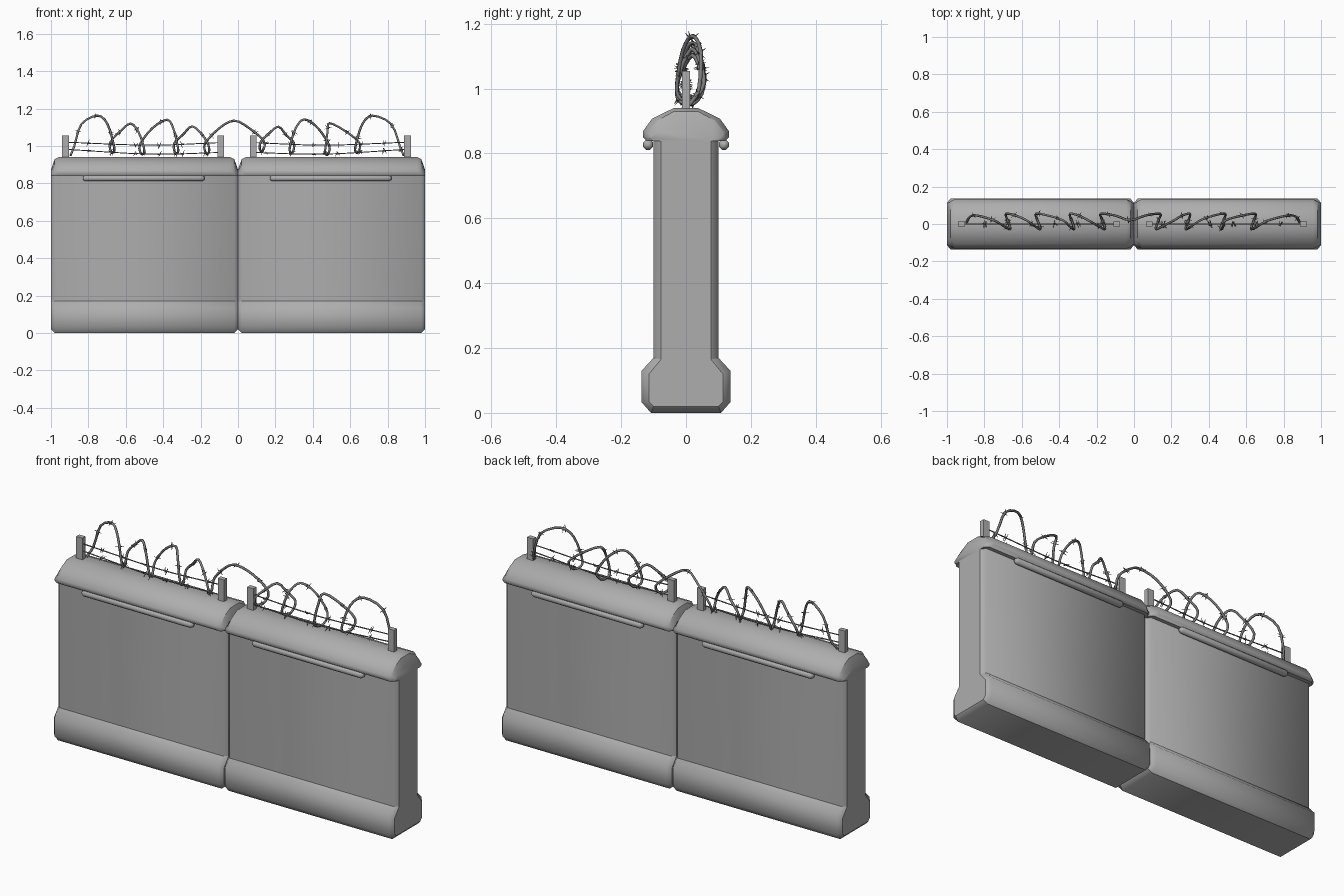
import bpy, bmesh, random
from mathutils import Vector

if "Cube" in bpy.data.objects:
    bpy.data.objects.remove(bpy.data.objects["Cube"])

random.seed(4)


def grey(name, v):
    m = bpy.data.materials.new(name)
    m.diffuse_color = (v, v, v, 1)
    m.use_nodes = True
    m.node_tree.nodes["Principled BSDF"].inputs["Base Color"].default_value = m.diffuse_color
    return m


concrete = grey("concrete_grey", .42)
steel = grey("wire_grey", .2)


def finish(bm, name, angle=None):
    """Make the object; without an angle the marked sharp edges are used."""
    bmesh.ops.recalc_face_normals(bm, faces=bm.faces)
    for f in bm.faces:
        f.smooth = True
    me = bpy.data.meshes.new(name)
    bm.to_mesh(me)
    bm.free()
    me.materials.append(concrete)
    ob = bpy.data.objects.new(name, me)
    bpy.context.collection.objects.link(ob)
    if angle:
        bpy.ops.object.select_all(action='DESELECT')
        ob.select_set(True)
        bpy.context.view_layer.objects.active = ob
        bpy.ops.object.shade_smooth_by_angle(angle=angle)


def loft(bm, rings):
    loops = [[bm.verts.new(p) for p in r] for r in rings]
    n = len(loops[0])
    for a, b in zip(loops, loops[1:]):
        for i in range(n):
            j = (i + 1) % n
            bm.faces.new((a[i], a[j], b[j], b[i]))
    bm.faces.new(loops[0])
    bm.faces.new(loops[-1])
    return loops


# Half cross-sections (y, z): full wall, rounded shoulder, inset end face
full = [(.108, 0), (.137, .033), (.137, .13), (.1, .17), (.1, .838), (.12, .838),
        (.133, .85), (.133, .868), (.105, .907), (.038, .94)]
mid = full[:6] + [(.122, .85), (.118, .866), (.088, .902), (.036, .93)]
end = [(.1, .02), (.114, .035), (.114, .12), (.077, .165), (.077, .838), (.1, .838),
       (.11, .845), (.11, .852), (.085, .868), (.03, .876)]


def section(half, x, x_low):
    """Mirrored ring; points below the cap sit at x_low."""
    r = [(x_low if i < 6 else x, y, z) for i, (y, z) in enumerate(half)]
    return r + [(x, -y, z) for x, y, z in reversed(r)]


# Wall segments with base and cap
for side, x0 in (("left", -1), ("right", 0)):
    bm = bmesh.new()
    stations = [(end, .001, .001), (mid, .02, .02), (full, .042, .02),
                (full, .958, .98), (mid, .98, .98), (end, .999, .999)]
    loops = loft(bm, [section(h, x0 + x, x0 + xl) for h, x, xl in stations])
    # sharp lines: bottom, wall foot, cap underside and the end outlines
    for a, b in zip(loops, loops[1:]):
        for i in (0, 3, 4, 5):
            for k in (i, 19 - i):
                bm.edges.get((a[k], b[k])).smooth = False
    for k in range(20):
        cap = 6 <= k <= 12
        for lo in ((loops[1], loops[4]) if cap else (loops[0], loops[5])):
            bm.edges.get((lo[k], lo[(k + 1) % 20])).smooth = False
    bmesh.ops.remove_doubles(bm, verts=bm.verts, dist=1e-5)
    finish(bm, "wall_segment_" + side)

# Rounded rails under the cap, front and back
octagon = [(.0157, .0065), (.0065, .0157), (-.0065, .0157), (-.0157, .0065),
           (-.0157, -.0065), (-.0065, -.0157), (.0065, -.0157), (.0157, -.0065)]
for side, xa, xb in (("left", -.83, -.18), ("right", .17, .82)):
    for face, y in (("front", -.117), ("back", .117)):
        bm = bmesh.new()
        stations = [(xa, .5), (xa + .012, 1), (xb - .012, 1), (xb, .5)]
        loft(bm, [[(x, y + a * s, .827 + b * s) for a, b in octagon] for x, s in stations])
        finish(bm, f"rail_{side}_{face}", 1.2)

# Wire posts
for i, x in enumerate((-.922, -.092, .081, .906)):
    bm = bmesh.new()
    bmesh.ops.create_cube(bm, size=1)
    for v in bm.verts:
        v.co = Vector((x + v.co.x * .036, v.co.y * .025, .99 + v.co.z * .13))
    finish(bm, f"post_{i + 1}", .6)


def smooth_path(pts, steps):
    """Catmull-Rom samples through the points."""
    p = [Vector(q) for q in pts]
    p = [p[0] * 2 - p[1]] + p + [p[-1] * 2 - p[-2]]
    out = []
    for a, b, c, d in zip(p, p[1:], p[2:], p[3:]):
        for k in range(steps):
            t = k / steps
            out.append(.5 * (2 * b + (c - a) * t + (2 * a - 5 * b + 4 * c - d) * t * t
                             + (3 * b - a - 3 * c + d) * t ** 3))
    return out + [p[-2]]


def add_spline(cu, pts, radii):
    s = cu.splines.new('POLY')
    s.points.add(len(pts) - 1)
    for sp, p, r in zip(s.points, pts, radii):
        sp.co = (*p, 1)
        sp.radius = r


def barbed_wire(name, pts, radius, spacing, steps=4):
    cu = bpy.data.curves.new(name, 'CURVE')
    cu.dimensions = '3D'
    cu.bevel_depth = .001
    cu.bevel_resolution = 1
    cu.use_fill_caps = True
    cu.materials.append(steel)
    path = smooth_path(pts, steps)
    add_spline(cu, path, [radius] * len(path))
    # barbs: a short wrap and two crossing spikes
    travelled = 0
    for a, b in zip(path, path[1:]):
        length = (b - a).length
        t = (b - a).normalized()
        pos = spacing * (int(travelled / spacing) + 1) - travelled
        while pos <= length:
            c = a + t * pos
            add_spline(cu, [c - t * .008, c + t * .008], [radius + 1.2] * 2)
            for off in (-.005, .005):
                d = t.cross(Vector([random.uniform(-1, 1) for _ in range(3)])).normalized()
                d = (d + t * random.uniform(-.5, .5)).normalized() * .021
                q = c + t * off
                add_spline(cu, [q - d, q, q + d], [.5, 3, .5])
            pos += spacing
        travelled += length
    ob = bpy.data.objects.new(name, cu)
    bpy.context.collection.objects.link(ob)


# Straight strands between the posts
for side, xs in (("left", (-.922, -.47, -.092)), ("right", (.906, .46, .081))):
    for level, zs in (("upper", (1.02, 1.004, 1.018)), ("lower", (.982, .956, .965))):
        barbed_wire(f"strand_{side}_{level}", [(x, 0, z) for x, z in zip(xs, zs)], 2.8, .125)


def coil_half(s, outer, arches):
    """Arches from the outer end to the middle: (peak x, peak z, low x, low z)."""
    pts = [(outer, .01, .95), (outer - s * .02, .04, 1.0)]
    start = outer
    for px, pz, lx, lz in arches:
        pts += [(px + (start - px) * .6, .045, pz - .045),
                (px, .02, pz),
                (px + (lx - px) * .65, -.01, pz - .045),
                (lx - s * .004, -.028, lz + .045),
                (lx - s * .008, -.018, lz + .005),
                (lx + s * .008, .025, lz),
                (lx + s * .014, .055, lz + .05)]
        start = lx
    return pts


# Coiled wire along the top
left = coil_half(-1, -.895, [(-.75, 1.162, -.67, .968), (-.575, 1.12, -.51, .958),
                             (-.38, 1.14, -.328, .962), (-.245, 1.105, -.163, .962)])
right = coil_half(1, .885, [(.72, 1.162, .635, .966), (.49, 1.122, .473, .955),
                            (.355, 1.142, .285, .966), (.215, 1.103, .125, .975)])
middle = [(-.1, .045, 1.095), (-.02, .02, 1.135), (.06, .045, 1.095)]
barbed_wire("wire_coil", left + middle + right[::-1], 6.2, .14, 3)
